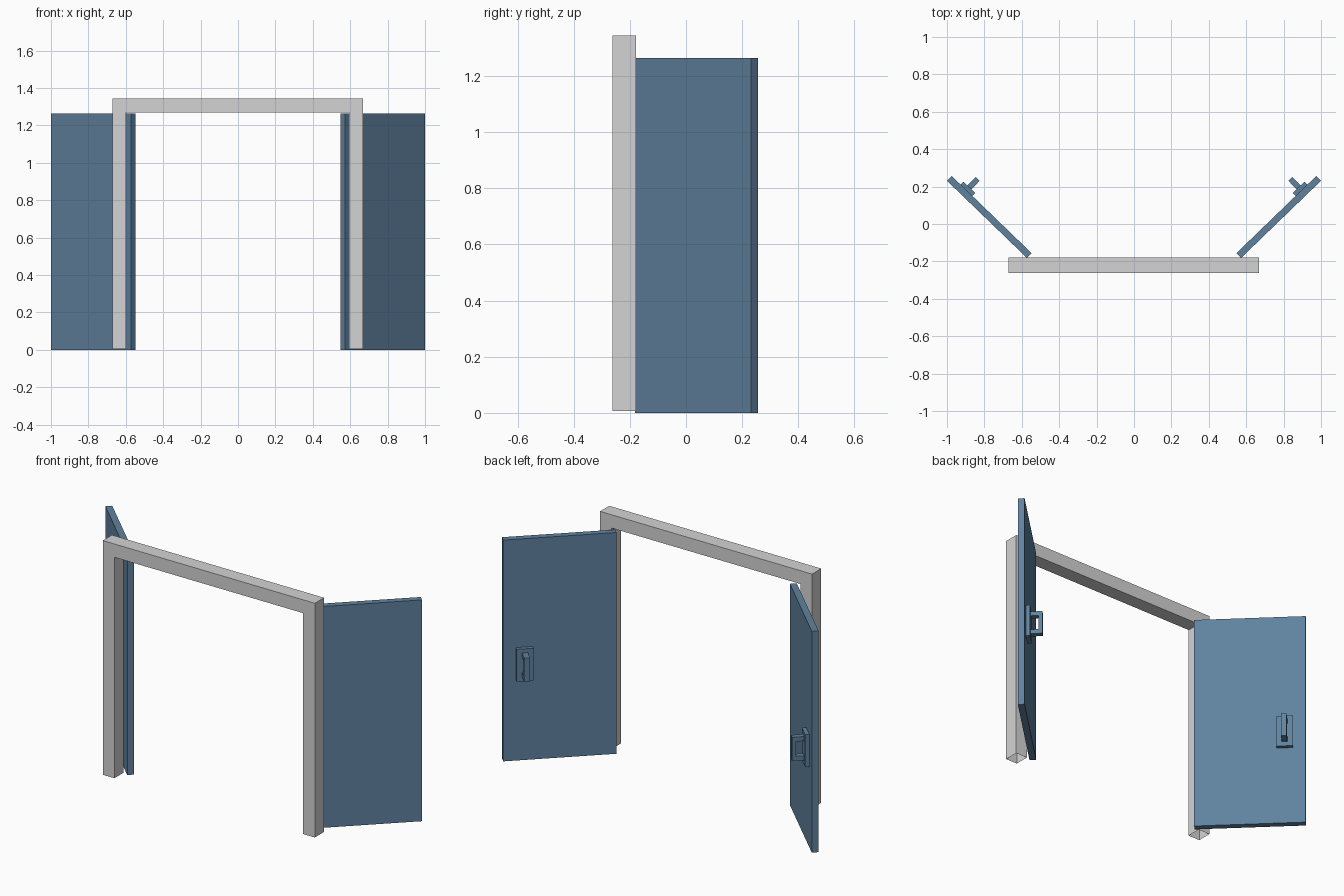
import bpy, bmesh, math
from mathutils import Vector

if "Cube" in bpy.data.objects:
    bpy.data.objects.remove(bpy.data.objects["Cube"], do_unlink=True)


def material(name, srgb):
    lin = [((c / 255 + 0.055) / 1.055) ** 2.4 for c in srgb] + [1.0]
    m = bpy.data.materials.new(name)
    m.use_nodes = True
    m.diffuse_color = lin
    bsdf = m.node_tree.nodes["Principled BSDF"]
    bsdf.inputs["Base Color"].default_value = lin
    bsdf.inputs["Roughness"].default_value = 0.7
    return m


GREY = material("frame grey", (212, 212, 212))
BLUE = material("door blue", (96, 130, 159))


def prism(name, profile, place, depth, mat, open_bottom=False):
    """Extrude a 2D profile between two depths; place(a, b, d) gives the 3D point."""
    bm = bmesh.new()
    rings = [[bm.verts.new(place(a, b, d)) for a, b in profile] for d in depth]
    n = len(profile)
    bm.faces.new(rings[0])
    bm.faces.new(rings[1])
    for i in range(n):
        j = (i + 1) % n
        bm.faces.new((rings[0][i], rings[0][j], rings[1][j], rings[1][i]))
    bmesh.ops.recalc_face_normals(bm, faces=bm.faces[:])
    if open_bottom:
        ends = [f for f in bm.faces if f.normal.z < -0.9 and f.calc_center_median().z < 0.1]
        bmesh.ops.delete(bm, geom=ends, context='FACES_ONLY')
    me = bpy.data.meshes.new(name)
    bm.to_mesh(me)
    bm.free()
    me.materials.append(mat)
    ob = bpy.data.objects.new(name, me)
    bpy.context.collection.objects.link(ob)
    return ob


def rect(a0, a1, b0, b1):
    return [(a0, b0), (a1, b0), (a1, b1), (a0, b1)]


def arch(a0, a1, b0, b1, side, top):
    """U-shaped outline, open towards low b."""
    return [(a0, b0), (a0, b1), (a1, b1), (a1, b0),
            (a1 - side, b0), (a1 - side, b1 - top), (a0 + side, b1 - top), (a0 + side, b0)]


# Door frame: two posts and a lintel, hollow at the feet
prism("door_frame", arch(-0.672, 0.668, 0.006, 1.344, 0.074, 0.076),
      lambda x, z, y: Vector((x, y, z)), (-0.261, -0.178), GREY, open_bottom=True)

# Doors swung open, each with a back plate and a pull handle
ANGLE = math.radians(44)
LENGTH, THICK, HEIGHT = 0.594, 0.036, 1.264
CENTRE = Vector((0.774, 0.038))
ALONG = Vector((math.cos(ANGLE), math.sin(ANGLE)))
INWARD = Vector((-math.sin(ANGLE), math.cos(ANGLE)))

for side, label in ((1, "left"), (-1, "right")):
    def on_door(u, v, z, side=side):
        # u: distance from the free edge, v: distance off the handle face
        p = CENTRE + ALONG * (LENGTH / 2 - u) + INWARD * (v + THICK / 2)
        return Vector((side * p.x, p.y, z))

    prism(label + "_door", rect(0, LENGTH, -THICK, 0), on_door, (0, HEIGHT), BLUE)
    prism(label + "_handle_plate", rect(0.067, 0.155, -0.002, 0.022), on_door,
          (0.46, 0.645), BLUE)
    prism(label + "_pull_handle", arch(0.486, 0.622, 0.02, 0.085, 0.026, 0.02),
          lambda z, v, u, f=on_door: f(u, v, z), (0.096, 0.126), BLUE)
